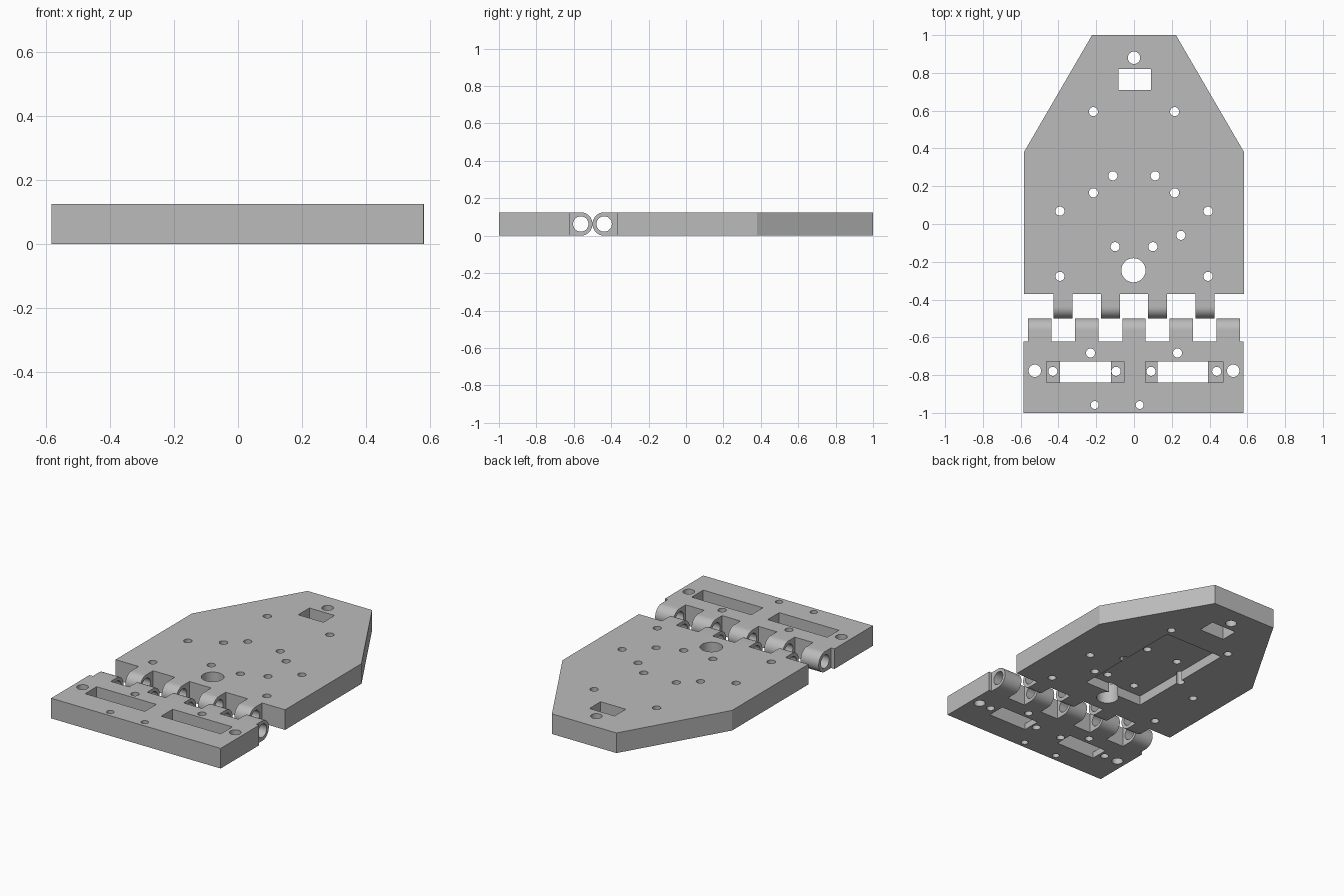
import bpy, bmesh, math
from mathutils import Vector

cube = bpy.data.objects.get("Cube")
if cube:
    bpy.data.objects.remove(cube, do_unlink=True)

T = 0.125          # plate thickness
R = T / 2          # hinge barrel radius
SMALL, MEDIUM, LARGE = 0.024, 0.033, 0.064

grey = bpy.data.materials.new("plain grey")
grey.use_nodes = True
grey.diffuse_color = (0.5, 0.5, 0.5, 1)
grey.node_tree.nodes["Principled BSDF"].inputs["Base Color"].default_value = (0.5, 0.5, 0.5, 1)


def prism(bm, points, offset):
    """Extrude a closed outline along an offset vector."""
    face = bm.faces.new([bm.verts.new(p) for p in points])
    out = bmesh.ops.extrude_face_region(bm, geom=[face])
    moved = [g for g in out["geom"] if isinstance(g, bmesh.types.BMVert)]
    bmesh.ops.translate(bm, verts=moved, vec=Vector(offset))


def box(bm, x0, x1, y0, y1, z0, z1):
    prism(bm, [(x0, y0, z0), (x1, y0, z0), (x1, y1, z0), (x0, y1, z0)], (0, 0, z1 - z0))


def hole(bm, x, y, r, n=32):
    ring = [(x + r * math.cos(a), y + r * math.sin(a), -0.1)
            for a in (2 * math.pi * i / n for i in range(n))]
    prism(bm, ring, (0, 0, 0.4))


def bore(bm, y, r=0.041, n=48):
    ring = [(-0.8, y + r * math.cos(a), R + r * math.sin(a))
            for a in (2 * math.pi * i / n for i in range(n))]
    prism(bm, ring, (1.6, 0, 0))


def knuckle(bm, x0, x1, centre, side, n=24):
    """D-shaped hinge knuckle; side is the y direction of its round end."""
    root = centre - side * (R + 0.02)
    profile = [(x0, root, 0)]
    for i in range(n + 1):
        a = -math.pi / 2 + math.pi * i / n
        profile.append((x0, centre + side * R * math.cos(a), R + R * math.sin(a)))
    profile.append((x0, root, T))
    prism(bm, profile, (x1 - x0, 0, 0))


def make(name, bm):
    bmesh.ops.recalc_face_normals(bm, faces=bm.faces)
    mesh = bpy.data.meshes.new(name)
    bm.to_mesh(mesh)
    bm.free()
    mesh.materials.append(grey)
    obj = bpy.data.objects.new(name, mesh)
    bpy.context.collection.objects.link(obj)
    return obj


def select(obj):
    bpy.ops.object.select_all(action='DESELECT')
    obj.select_set(True)
    bpy.context.view_layer.objects.active = obj


def combine(obj, operation, bm):
    tool = make("helper", bm)
    tool.hide_render = True
    mod = obj.modifiers.new("combine", 'BOOLEAN')
    mod.operation, mod.solver, mod.object = operation, 'EXACT', tool
    select(obj)
    bpy.ops.object.modifier_apply(modifier=mod.name)
    bpy.data.objects.remove(tool, do_unlink=True)


def hinge_plate(name, outline, knuckles, centre, side, rects, holes):
    bm = bmesh.new()
    prism(bm, [(x, y, 0) for x, y in outline], (0, 0, T))
    obj = make(name, bm)

    # Hinge knuckles
    bm = bmesh.new()
    for x0, x1 in knuckles:
        knuckle(bm, x0, x1, centre, side)
    combine(obj, 'UNION', bm)

    # Pockets and windows
    for group in rects:
        bm = bmesh.new()
        for r in group:
            box(bm, *r)
        combine(obj, 'DIFFERENCE', bm)

    # Screw holes, then the hinge pin bore
    bm = bmesh.new()
    for x, y, r in holes:
        hole(bm, x, y, r)
    combine(obj, 'DIFFERENCE', bm)
    bm = bmesh.new()
    bore(bm, centre)
    combine(obj, 'DIFFERENCE', bm)

    select(obj)
    bpy.ops.object.shade_smooth_by_angle(angle=math.radians(25))
    return obj


# Tapered main plate with a pocket underneath
main_holes = [(0, 0.88, MEDIUM), (-0.003, -0.245, LARGE), (0.248, -0.06, SMALL)]
for x, y in [(0.215, 0.595), (0.112, 0.255), (0.215, 0.165),
             (0.392, 0.068), (0.1, -0.12), (0.392, -0.277)]:
    main_holes += [(s * x, y, SMALL) for s in (-1, 1)]
hinge_plate(
    "main_plate",
    [(-0.583, -0.37), (0.583, -0.37), (0.583, 0.38), (0.222, 1), (-0.222, 1), (-0.583, 0.38)],
    [(c - 0.05, c + 0.05) for c in (-0.375, -0.125, 0.125, 0.375)],
    -0.4375, -1,
    [[(-0.083, 0.09, 0.71, 0.82, -0.1, 0.3)],
     [(-0.205, 0.205, -0.19, 0.545, -0.1, 0.06)]],
    main_holes)

# Front plate with two stepped slots
front_holes = [(x, -0.78, SMALL) for x in (-0.43, -0.095, 0.09, 0.438)]
front_holes += [(s * 0.525, -0.777, MEDIUM) for s in (-1, 1)]
front_holes += [(s * 0.23, -0.683, SMALL) for s in (-1, 1)]
front_holes += [(x, -0.958, 0.021) for x in (-0.208, 0.03)]
hinge_plate(
    "front_plate",
    [(-0.585, -1), (0.581, -1), (0.581, -0.623), (-0.585, -0.623)],
    [(c - 0.062, c + 0.062) for c in (-0.5, -0.25, 0, 0.25, 0.5)],
    -0.5625, 1,
    [[(-0.463, -0.053, -0.84, -0.727, 0.04, 0.3), (0.06, 0.47, -0.84, -0.727, 0.04, 0.3)],
     [(-0.393, -0.122, -0.84, -0.727, -0.1, 0.2), (0.125, 0.393, -0.84, -0.727, -0.1, 0.2)]],
    front_holes)
